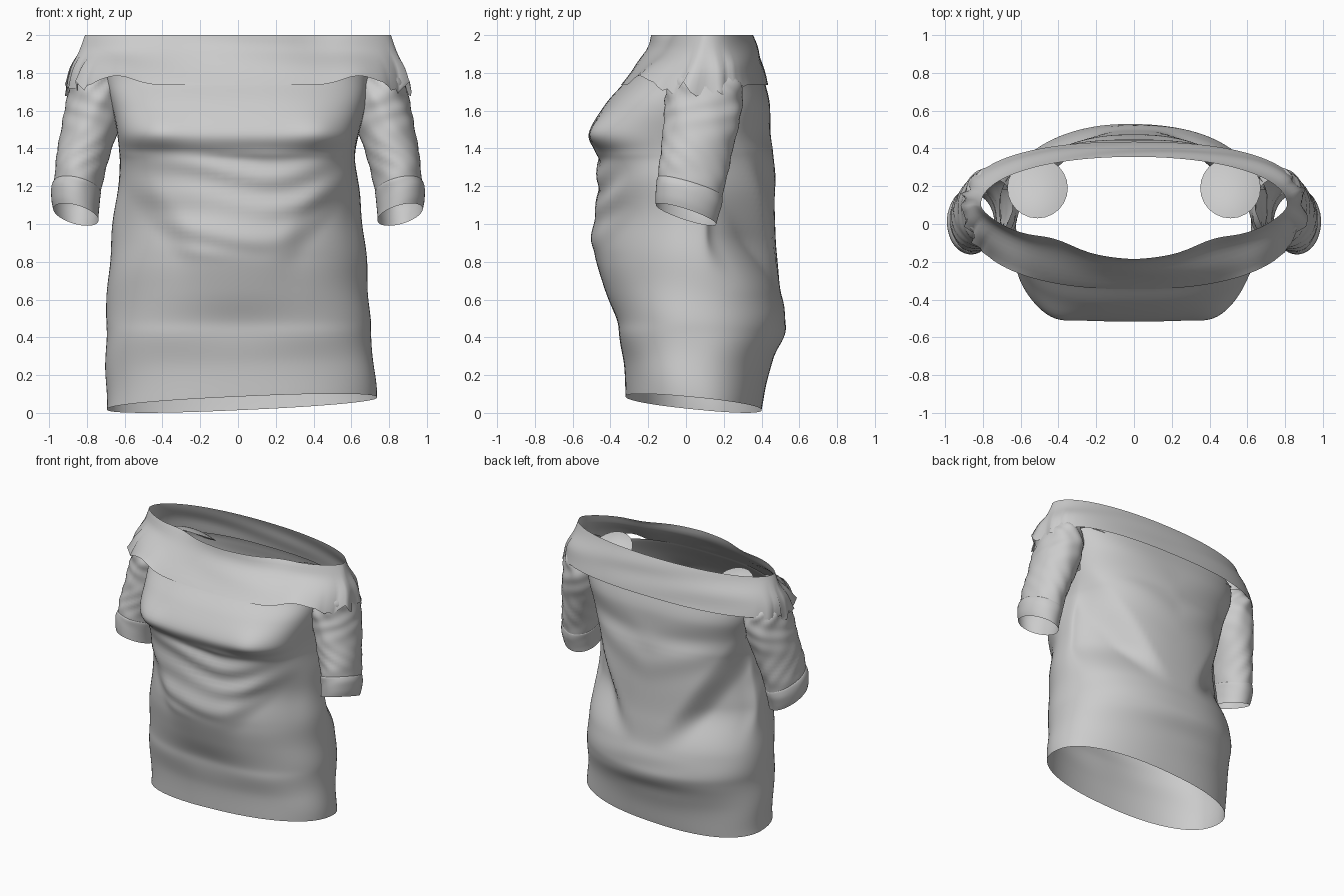
import bpy, bmesh, math, random
from math import sin, cos, pi, exp

if "Cube" in bpy.data.objects:
    bpy.data.objects.remove(bpy.data.objects["Cube"])
random.seed(4)


def catmull(rows, s):
    """Smooth interpolation through a list of equal-length rows, s in 0..1."""
    f = s * (len(rows) - 1)
    i = min(int(f), len(rows) - 2)
    t = f - i
    a, b, c, d = (rows[max(0, min(len(rows) - 1, i + k))] for k in (-1, 0, 1, 2))
    return [0.5 * (2*q + (r - p)*t + (2*p - 5*q + 4*r - u)*t*t + (3*q - p - 3*r + u)*t**3)
            for p, q, r, u in zip(a, b, c, d)]


def tube(name, point, nu, nv, drop=None):
    """Open tube from point(angle, s); drop(center) removes faces."""
    bm = bmesh.new()
    grid = [[bm.verts.new(point(2*pi*i/nu, j/nv)) for i in range(nu)] for j in range(nv + 1)]
    for j in range(nv):
        for i in range(nu):
            k = (i + 1) % nu
            bm.faces.new((grid[j][i], grid[j][k], grid[j+1][k], grid[j+1][i]))
    if drop:
        bad = [f for f in bm.faces if drop(f.calc_center_median())]
        bmesh.ops.delete(bm, geom=bad, context='FACES')
    return finish(name, bm)


def finish(name, bm):
    bmesh.ops.recalc_face_normals(bm, faces=bm.faces)
    me = bpy.data.meshes.new(name)
    bm.to_mesh(me)
    bm.free()
    ob = bpy.data.objects.new(name, me)
    bpy.context.collection.objects.link(ob)
    for p in me.polygons:
        p.use_smooth = True
    return ob


def section(row, a):
    """Superellipse with separate front and back depth and squareness."""
    z, w, yf, yb, c, nf, nb = row
    n = nf if sin(a) < 0 else nb
    x = w * math.copysign(abs(cos(a))**(2/n), cos(a))
    d = abs(sin(a))**(2/n)
    return x, c + d * ((yf - c) if sin(a) < 0 else (yb - c)), z


def bump(v, centre, width):
    return exp(-((v - centre) / width)**2)


def step(v, lo, hi):
    t = max(0, min(1, (v - lo) / (hi - lo)))
    return t * t * (3 - 2*t)


# Body: z, half width, front y, back y, side y, front and back squareness
BODY = [
    (0.05, .715, -.32, .40, .05, 2.3, 2.3), (0.24, .71, -.33, .44, .05, 2.3, 2.2),
    (0.40, .70, -.37, .51, .05, 2.3, 2.2), (0.50, .70, -.385, .53, .05, 2.2, 2.2),
    (0.65, .69, -.43, .50, .05, 2.1, 2.2), (0.80, .68, -.475, .485, .05, 2.1, 2.2),
    (0.92, .67, -.50, .475, .05, 2.1, 2.2), (1.10, .65, -.475, .47, .05, 2.3, 2.2),
    (1.30, .625, -.465, .47, .06, 2.7, 2.2), (1.38, .625, -.48, .465, .07, 3.0, 2.2),
    (1.48, .64, -.515, .445, .08, 3.4, 2.3), (1.63, .675, -.43, .445, .09, 3.0, 2.6),
    (1.74, .70, -.335, .42, .10, 2.6, 2.6), (1.79, .71, -.30, .405, .10, 2.5, 2.5)]


def body_point(a, s):
    x, y, z = section(catmull(BODY, s), a)
    ax = abs(x)
    if sin(a) < 0:
        f = step(-sin(a), 0, .5)
        # fullness at the chest, then draped folds inside a V over the waist
        y -= f * .03 * bump(ax, .43, .12) * bump(z, 1.49, .09)
        line = .08 + .8*max(0, z - .78)
        vee = 1 - step(ax, line, line + .22)
        zone = vee * step(z, .78, .92) * (1 - step(z, 1.34, 1.42))
        y += f * zone * .011 * sin((z - .3*x*x + .03*sin(7*x))*38 + .6) * (.65 + .35*sin(5*x + 11*z))
        y += f * (1 - vee) * .05 * bump(z, 1.02, .22) * step(ax, .15, .35)
        y += f * .02 * bump(ax, 0, .3) * bump(z, .45, .12)
    else:
        # back: hollows beside the central V and soft folds over the seat
        edge = .08 + .62*max(0, z - .68)
        y -= step(sin(a), 0, .5) * .11 * step(ax, edge, edge + .2) * step(z, .62, .95) * (1 - step(z, 1.4, 1.65))
        y += .007*sin(z*34 + 2*x) * bump(z, .42, .16) * bump(x, -.05, .35)
        y += .005*sin(z*22 - ax*9) * bump(z, 1.35, .2)
    x += .004*sin(z*17 + y*5) * step(ax, .4, .65)
    hem = 1 - step(z, .05, .5)
    z += hem * (.045*x - .1*(y - .05))
    return x + .018*hem, y, z


tube("dress_body", body_point, 112, 90,
     lambda c: abs(c.x) > .5 and abs(c.y - .09) < .10 and 1.50 < c.z < 1.76)

# Wide off-shoulder collar band
COLLAR = [
    (1.735, .90, -.345, .435, .10, 2.4, 2.4), (1.83, .885, -.275, .41, .10, 2.0, 2.4),
    (1.92, .84, -.21, .385, .10, 1.65, 2.2), (2.0, .81, -.185, .355, .10, 1.55, 2.1)]
jag = [random.uniform(-1, 1) for _ in range(97)]


def collar_point(a, s):
    x, y, z = section(catmull(COLLAR, s), a)
    low = (1 - s)**2
    end = step(abs(x), .74, .86)
    i = int(a / (2*pi) * 96 + .5)
    if sin(a) < 0:
        z += low * .05 * bump(abs(x), .64, .12)
        y += s * s * .035 * bump(abs(x), .42, .14)
    z += low * end * (-.02 + .04*jag[i])
    x *= 1 + low * end * .03 * jag[(i * 5) % 97]
    return x, y + .004 * sin(5*x + 9*s) * s * (1 - s) * 4, z


tube("collar_band", collar_point, 96, 12)

# Sleeve: centre x, y, z, half width, half depth, wrinkle, opening slant
SLEEVE = [
    (.852, .02, 1.18, .122, .170, .2, .9), (.838, .035, 1.28, .130, .178, 1, .7),
    (.806, .06, 1.42, .142, .188, .8, .4), (.775, .085, 1.55, .153, .20, .7, .2),
    (.757, .095, 1.66, .147, .205, 1.4, 0), (.755, .10, 1.75, .135, .185, 2.5, 0),
    (.745, .10, 1.82, .10, .14, 2, 0)]
CUFF = [
    (.858, .00, 1.05, .120, .160, 0, 1), (.862, .005, 1.09, .125, .166, 0, 1),
    (.860, .015, 1.15, .129, .173, .3, 1), (.852, .02, 1.19, .127, .174, .4, .9),
    (.850, .02, 1.20, .120, .168, .2, .9)]


def sleeve_point(rows, side):
    def point(a, s):
        cx, cy, cz, rx, ry, wr, sl = catmull(rows, s)
        k = 1 + .03 * wr * sin(5*a + 2*sin(cz*14)) * cos(cz*40 + 2*a)
        dx, dy = rx*cos(a)*k, ry*sin(a)*k
        return side*(cx + dx), cy + dy, cz + sl*(.25*dx - .32*dy)
    return point


# Tucked-in shoulder fold seen inside the neckline
def shoulder_fold(name, side):
    bm = bmesh.new()
    n, m = 24, 6
    rings = []
    for j in range(1, m + 1):
        r = j / m
        ring = []
        for i in range(n):
            a = 2*pi*i/n
            dx, dy = .16*r*cos(a), .16*r*sin(a)
            ring.append(bm.verts.new((side*(.51 + dx), .19 + dy, 1.84 - .6*dy + .04*(1 - r*r))))
        rings.append(ring)
    bm.faces.new(rings[0])
    for p, q in zip(rings, rings[1:]):
        for i in range(n):
            k = (i + 1) % n
            bm.faces.new((p[i], q[i], q[k], p[k]))
    finish(name, bm)


for side, label in ((-1, "left"), (1, "right")):
    tube(label + "_sleeve", sleeve_point(SLEEVE, side), 48, 40)
    tube(label + "_cuff", sleeve_point(CUFF, side), 48, 14)
    shoulder_fold(label + "_shoulder_fold", side)
